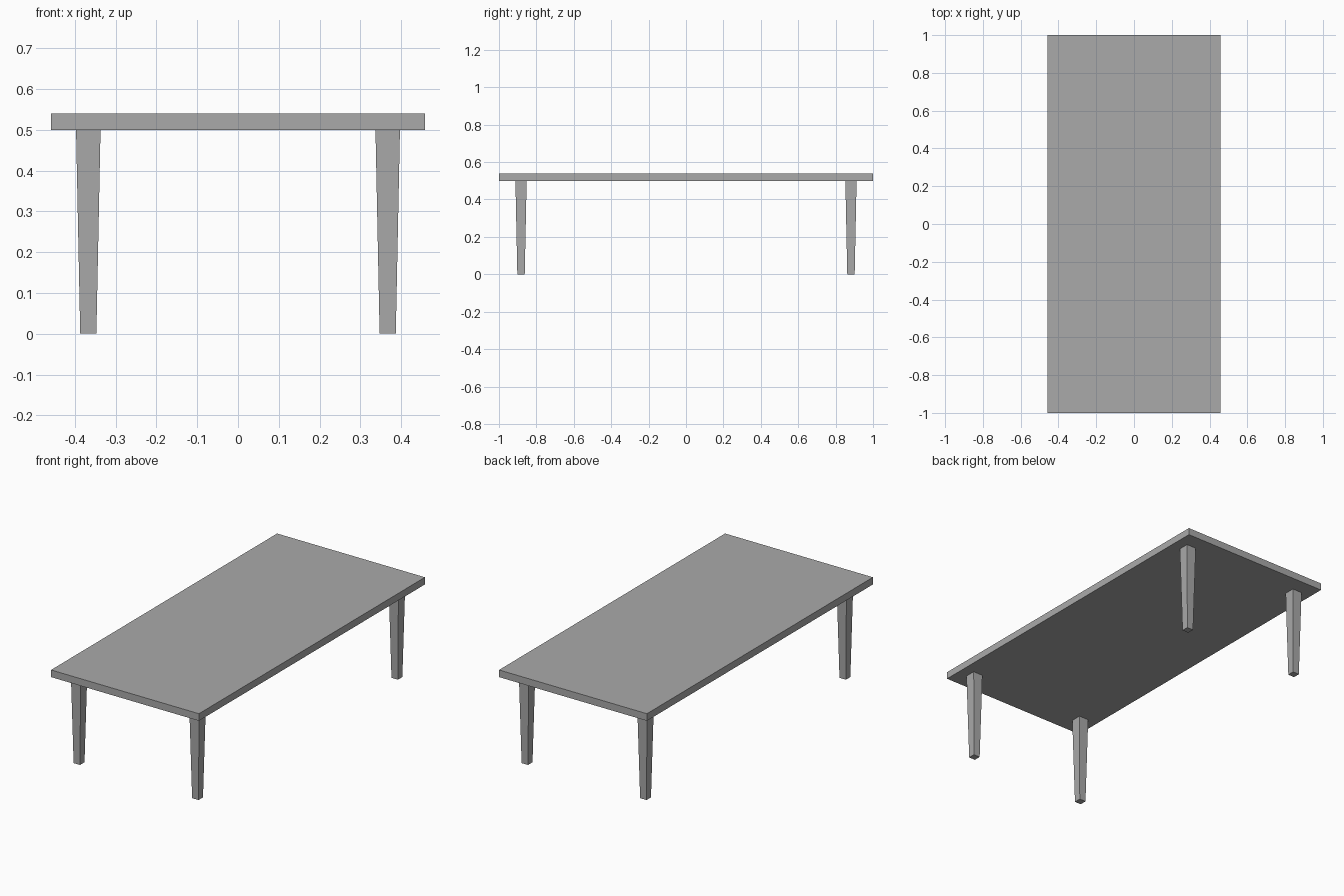
import bpy
import bmesh

cube = bpy.data.objects.get("Cube")
if cube:
    bpy.data.objects.remove(cube, do_unlink=True)

TOP_Z, BOARD_Z = 0.54, 0.50

grey = bpy.data.materials.new("plain grey")
grey.use_nodes = True
colour = (0.4, 0.4, 0.4, 1)
grey.diffuse_color = colour
grey.node_tree.nodes["Principled BSDF"].inputs["Base Color"].default_value = colour


def block(name, centre, size, z0, z1, foot_scale=1.0):
    """Box from z0 to z1 whose lower end is scaled by foot_scale."""
    bm = bmesh.new()
    bmesh.ops.create_cube(bm, size=1)
    for v in bm.verts:
        low = v.co.z < 0
        k = foot_scale if low else 1
        v.co = (v.co.x * size[0] * k, v.co.y * size[1] * k, z0 if low else z1)
    mesh = bpy.data.meshes.new(name)
    bm.to_mesh(mesh)
    bm.free()
    mesh.materials.append(grey)
    obj = bpy.data.objects.new(name, mesh)
    obj.location = (centre[0], centre[1], 0)
    bpy.context.collection.objects.link(obj)
    return obj


# Flat board
block("table_top", (0, 0), (0.916, 2.0), BOARD_Z, TOP_Z)

# Four square legs, tapering towards the floor
for side, sx in (("left", 1), ("right", -1)):
    for end, sy in (("front", -1), ("back", 1)):
        block(f"{end}_{side}_leg", (sx * 0.367, sy * 0.882), (0.06, 0.06),
              0, BOARD_Z, foot_scale=0.66)
